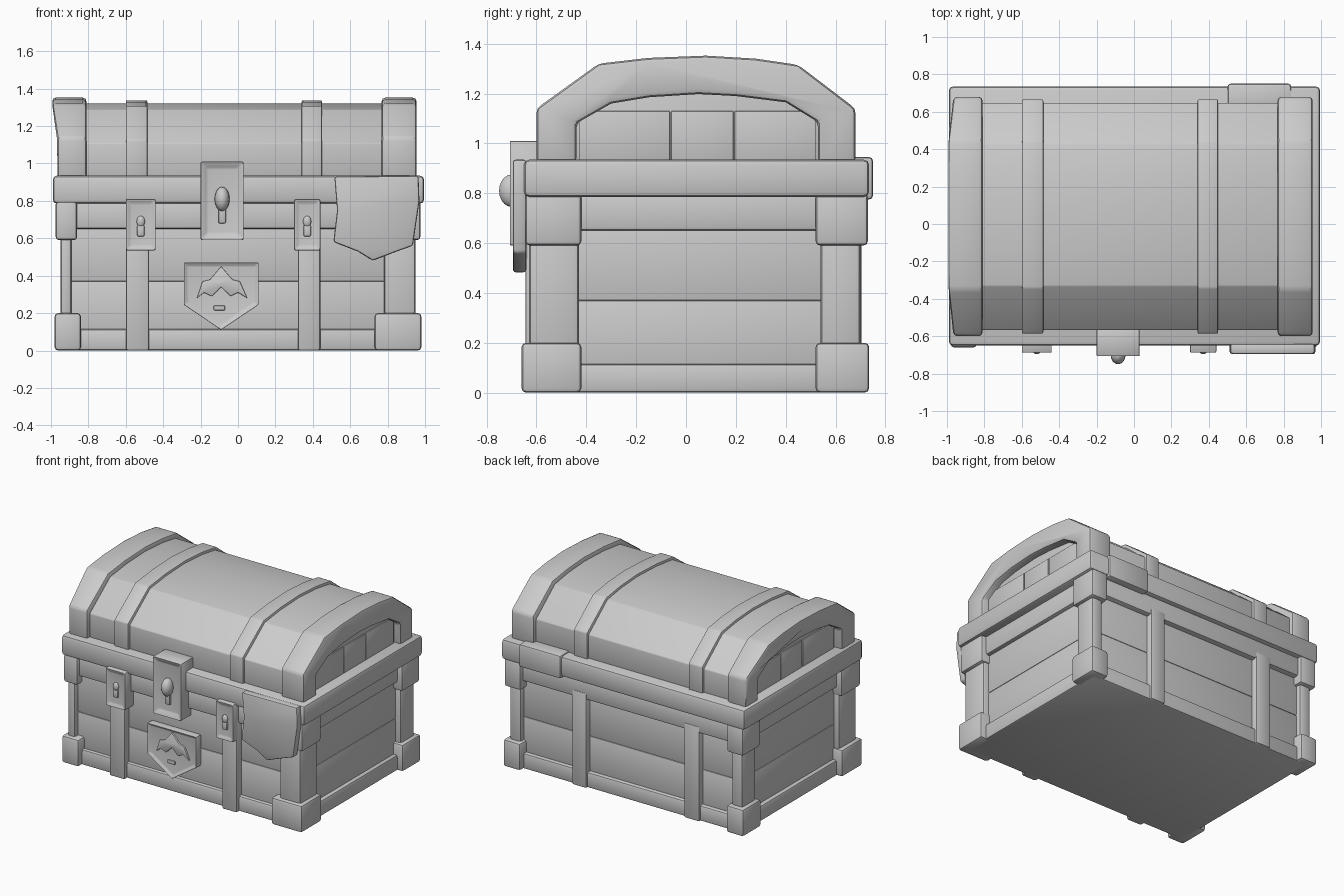
import bpy, bmesh, math
from mathutils import Vector

cube = bpy.data.objects.get("Cube")
if cube:
    bpy.data.objects.remove(cube, do_unlink=True)

grey = bpy.data.materials.new("plain_grey")
grey.use_nodes = True
GREY = (0.6, 0.6, 0.6, 1)
grey.diffuse_color = GREY
grey.node_tree.nodes["Principled BSDF"].inputs["Base Color"].default_value = GREY


def finish(name, bm, bevel=0.015):
    """Round the edges and turn the bmesh into a smooth-shaded object."""
    bmesh.ops.recalc_face_normals(bm, faces=bm.faces[:])
    if bevel:
        sharp = [e for e in bm.edges if e.calc_face_angle(0) > 0.5]
        bmesh.ops.bevel(bm, geom=sharp, offset=bevel, segments=2, profile=0.5,
                        affect='EDGES', clamp_overlap=True)
    mesh = bpy.data.meshes.new(name)
    bm.to_mesh(mesh)
    bm.free()
    mesh.materials.append(grey)
    ob = bpy.data.objects.new(name, mesh)
    bpy.context.collection.objects.link(ob)
    bpy.ops.object.select_all(action='DESELECT')
    ob.select_set(True)
    bpy.context.view_layer.objects.active = ob
    bpy.ops.object.shade_smooth_by_angle(angle=math.radians(35))


def block(x, y, z):
    bm = bmesh.new()
    bmesh.ops.create_cube(bm, size=1)
    for v in bm.verts:
        v.co = [a + (b - a) * (c + 0.5) for (a, b), c in zip((x, y, z), v.co)]
    return bm


def box(name, x, y, z, bevel=0.015):
    finish(name, block(x, y, z), bevel)


def prism(points, axis, a, b):
    """Extrude a 2D outline along x (points are y, z) or y (points are x, z)."""
    bm = bmesh.new()
    place = (lambda p: (a, p[0], p[1])) if axis == 'x' else (lambda p: (p[0], a, p[1]))
    face = bm.faces.new([bm.verts.new(place(p)) for p in points])
    out = bmesh.ops.extrude_face_region(bm, geom=[face])
    shift = Vector((b - a, 0, 0)) if axis == 'x' else Vector((0, b - a, 0))
    moved = [v for v in out["geom"] if isinstance(v, bmesh.types.BMVert)]
    bmesh.ops.translate(bm, vec=shift, verts=moved)
    return bm


def sink_front(bm, rim, depth):
    """Inset the front face and push it back, leaving a raised border."""
    bmesh.ops.recalc_face_normals(bm, faces=bm.faces[:])
    front = min(bm.faces, key=lambda f: f.calc_center_median().y)
    bmesh.ops.inset_region(bm, faces=[front], thickness=rim)
    bmesh.ops.translate(bm, vec=(0, depth, 0), verts=list(front.verts))
    return bm


def ball(name, centre, size):
    bm = bmesh.new()
    bmesh.ops.create_uvsphere(bm, u_segments=16, v_segments=10, radius=1)
    for v in bm.verts:
        v.co = [c + s * k for c, s, k in zip(centre, size, v.co)]
    finish(name, bm, 0)


# Body: core with two rows of planks on every wall
box("body_core", (-0.89, 0.89), (-0.575, 0.645), (0.0, 0.8), 0)
for row, z in (("lower", (0.08, 0.37)), ("upper", (0.37, 0.7))):
    box(f"{row}_wall_planks", (-0.905, 0.905), (-0.59, 0.66), z, 0.006)

# Rails running around the bottom and top of the body
box("bottom_rail", (-0.935, 0.935), (-0.615, 0.69), (0.0, 0.115))
box("top_rail", (-0.935, 0.935), (-0.62, 0.70), (0.65, 0.80))

# Corners: foot, post and upper bracket, as (name, outer x, z, front y, back y)
corner_parts = (("foot", 0.98, (0, 0.2), (-0.66, -0.42), (0.52, 0.735)),
                ("post", 0.95, (0.1, 0.7), (-0.63, -0.43), (0.54, 0.70)),
                ("bracket", 0.975, (0.59, 0.8), (-0.645, -0.42), (0.52, 0.73)))
inner_x = {("front", "right"): (0.84, 0.89, 0.86), ("front", "left"): (0.73, 0.78, 0.78),
           ("back", "right"): (0.84, 0.86, 0.84), ("back", "left"): (0.84, 0.86, 0.84)}
for (end, side), inners in inner_x.items():
    s = 1 if side == "left" else -1
    for x_in, (part, x_out, z, front_y, back_y) in zip(inners, corner_parts):
        box(f"{end}_{side}_{part}", sorted((s * x_in, s * x_out)),
            front_y if end == "front" else back_y, z, 0.018)

# Lid rim, with a repair patch at the back
box("lid_rim", (-0.99, 0.995), (-0.65, 0.735), (0.785, 0.935), 0.022)
box("rim_patch", (0.5, 0.84), (0.6, 0.75), (0.775, 0.945))

# Straps on body front and back
for side, x in (("right", (-0.6, -0.475)), ("left", (0.32, 0.44))):
    box(f"front_strap_{side}", x, (-0.645, -0.5), (0, 0.7), 0.012)
    box(f"back_strap_{side}", x, (0.5, 0.705), (0, 0.7), 0.012)

# Vaulted lid: barrel, cover straps and heavy end arches
arch = [(-0.6, 0.92), (-0.6, 1.14), (-0.35, 1.32), (-0.15, 1.343), (0.08, 1.352),
        (0.28, 1.34), (0.45, 1.315), (0.68, 1.14), (0.68, 0.92)]
opening = [(0.53, 0.92), (0.53, 1.085), (0.4, 1.165), (0.2, 1.19), (0.05, 1.198),
           (-0.15, 1.185), (-0.3, 1.16), (-0.44, 1.08), (-0.44, 0.92)]


def shrink(points, d):
    return [(0.04 + (y - 0.04) * (1 - d / 0.64), z - (d if z > 1 else 0)) for y, z in points]


finish("lid_barrel", prism(shrink(arch, 0.032), 'x', -0.9, 0.9), 0.006)
for side, x in (("right", (-0.6, -0.485)), ("left", (0.34, 0.45))):
    finish(f"lid_strap_{side}", prism(shrink(arch, 0.014), 'x', *x), 0.008)
for side, a, b in (("right", -0.965, -0.81), ("left", 0.768, 0.955)):
    bm = prism(arch + opening, 'x', a, b)
    if side == "right":
        for v in bm.verts:
            if v.co.x < -0.9 and v.co.z > 1.25:
                v.co.x -= 0.03
    finish(f"lid_end_arch_{side}", bm, 0.02)

# Upright planks inside the lid ends
for side, s in (("right", -1), ("left", 1)):
    for i, y in enumerate(((-0.43, -0.065), (-0.06, 0.19), (0.195, 0.52))):
        box(f"lid_end_plank_{side}_{i}", sorted((s * 0.88, s * 0.908)), y, (0.92, 1.13), 0.004)

# Centre lock with hasp knob
finish("centre_lock", sink_front(block((-0.2, 0.03), (-0.71, -0.56), (0.59, 1.01)), 0.05, 0.025), 0.008)
ball("lock_knob", (-0.085, -0.70, 0.81), (0.04, 0.05, 0.065))
box("lock_tongue", (-0.105, -0.065), (-0.705, -0.66), (0.68, 0.8), 0.008)

# Side locks
for side, x in (("right", (-0.6, -0.44)), ("left", (0.3, 0.44))):
    finish(f"clasp_{side}", sink_front(block(x, (-0.69, -0.58), (0.535, 0.81)), 0.035, 0.015), 0.008)
    c = sum(x) / 2
    box(f"clasp_pin_{side}", (c - 0.02, c + 0.02), (-0.69, -0.65), (0.61, 0.67), 0.008)
    ball(f"clasp_stud_{side}", (c, -0.68, 0.69), (0.022, 0.015, 0.03))

# Shield plate with raised border and peak-shaped relief
shield = [(-0.29, 0.47), (0.11, 0.47), (0.11, 0.245), (-0.09, 0.11), (-0.29, 0.245)]
finish("shield", sink_front(prism(shield, 'y', -0.645, -0.57), 0.025, 0.015), 0.006)
peak = [(-0.22, 0.28), (-0.19, 0.37), (-0.15, 0.38), (-0.09, 0.45), (-0.03, 0.38), (0.01, 0.37),
        (0.05, 0.28), (0.0, 0.31), (-0.04, 0.29), (-0.09, 0.34), (-0.14, 0.29), (-0.18, 0.31)]
finish("shield_relief", prism(peak, 'y', -0.643, -0.6), 0.004)
box("shield_chip", (-0.13, -0.07), (-0.64, -0.6), (0.215, 0.24), 0.004)

# Torn cloth hanging over the front left corner
cloth = [(0.515, 0.93), (0.965, 0.935), (0.97, 0.8), (0.935, 0.56), (0.85, 0.53),
         (0.72, 0.48), (0.64, 0.53), (0.51, 0.58), (0.53, 0.75)]
finish("cloth", prism(cloth, 'y', -0.695, -0.64), 0.012)
